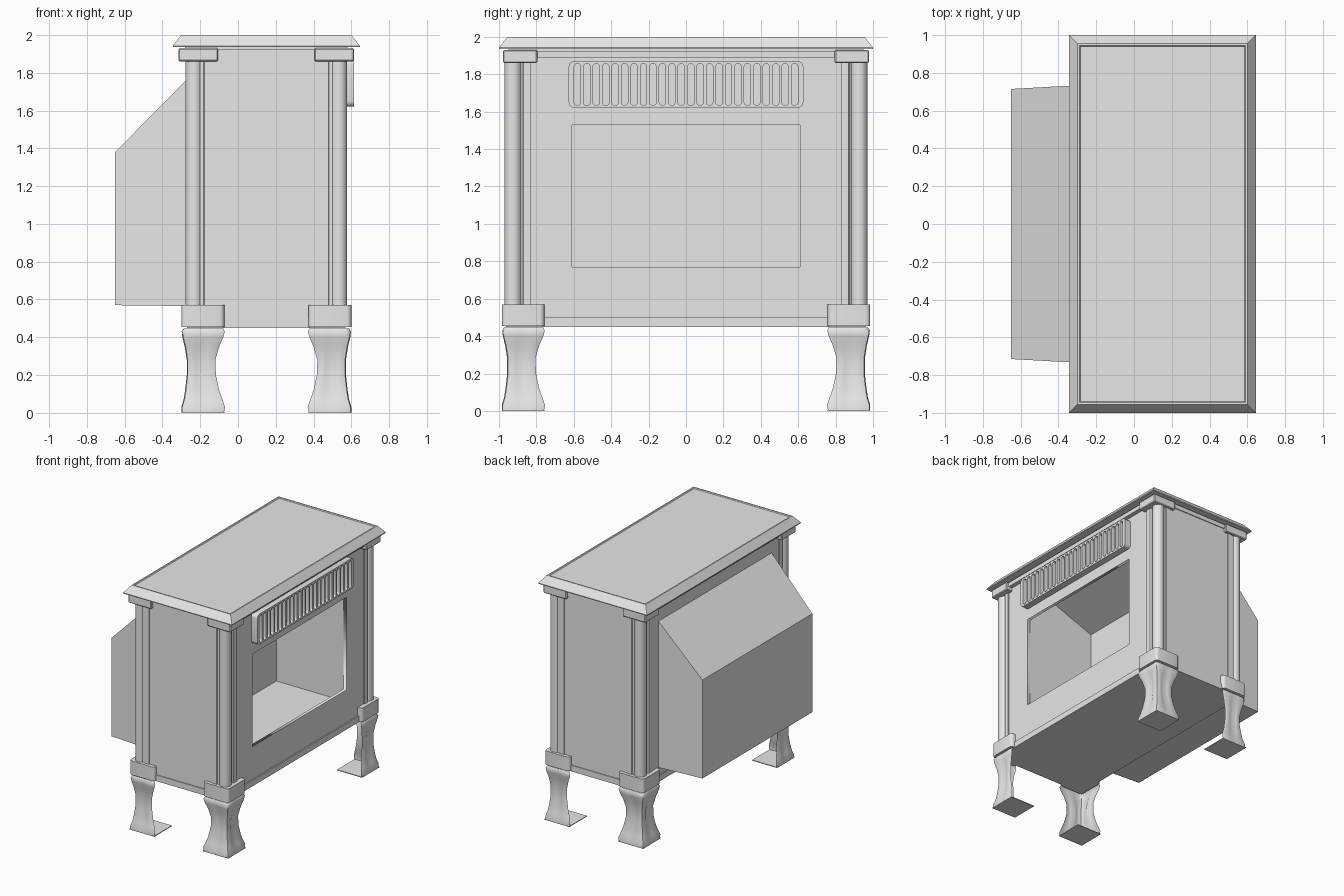
import bpy, bmesh, math
from mathutils import Matrix

if "Cube" in bpy.data.objects:
    bpy.data.objects.remove(bpy.data.objects["Cube"])

CX = 0.15  # centre of the stove body in x

iron = bpy.data.materials.new("grey cast iron")
iron.diffuse_color = (0.8, 0.8, 0.8, 1)
iron.use_nodes = True
iron.node_tree.nodes["Principled BSDF"].inputs["Base Color"].default_value = iron.diffuse_color


def finish(ob, smooth=False, angle=35):
    ob.data.materials.clear()
    ob.data.materials.append(iron)
    if smooth:
        bpy.ops.object.select_all(action='DESELECT')
        ob.select_set(True)
        bpy.context.view_layer.objects.active = ob
        bpy.ops.object.shade_smooth_by_angle(angle=math.radians(angle))
    return ob


def mesh_object(name, bm, smooth=False, angle=35, recalc=True):
    if recalc:
        bmesh.ops.recalc_face_normals(bm, faces=bm.faces)
    me = bpy.data.meshes.new(name)
    bm.to_mesh(me)
    bm.free()
    ob = bpy.data.objects.new(name, me)
    bpy.context.collection.objects.link(ob)
    return finish(ob, smooth, angle)


def box(name, x, y, z, round_z=0.0, bevel=0.0):
    bm = bmesh.new()
    bmesh.ops.create_cube(bm, size=1)
    for v in bm.verts:
        v.co = [(a + b) / 2 + c * (b - a) for (a, b), c in zip((x, y, z), v.co)]
    if round_z:  # round only the upright edges
        up = [e for e in bm.edges if abs(e.verts[0].co.z - e.verts[1].co.z) > 1e-4]
        bmesh.ops.bevel(bm, geom=up, offset=round_z, segments=4, profile=0.5, affect='EDGES')
    if bevel:
        bmesh.ops.bevel(bm, geom=bm.edges[:], offset=bevel, segments=1, affect='EDGES')
    return mesh_object(name, bm, bool(round_z))


def loft(name, rings, closed=True, caps=True, smooth=False, angle=35):
    bm = bmesh.new()
    rows = [[bm.verts.new(p) for p in r] for r in rings]
    n = len(rows[0])
    for a, b in zip(rows, rows[1:]):
        for i in range(n if closed else n - 1):
            j = (i + 1) % n
            bm.faces.new((a[i], a[j], b[j], b[i]))
    if caps:
        bm.faces.new(rows[0])
        bm.faces.new(rows[-1])
    return mesh_object(name, bm, smooth, angle)


def rounded(cy, cz, hw, hh, r, steps=5):
    pts = []
    for k, (sx, sz) in enumerate(((1, 1), (-1, 1), (-1, -1), (1, -1))):
        for i in range(steps + 1):
            a = math.pi / 2 * (k + i / steps)
            pts.append((cy + sx * (hw - r) + r * math.cos(a), cz + sz * (hh - r) + r * math.sin(a)))
    return pts


def rect(cy, cz, hw, hh):
    return [(cy + hw, cz + hh), (cy - hw, cz + hh), (cy - hw, cz - hh), (cy + hw, cz - hh)]


def plate(name, outlines, x0, x1, smooth=False):
    """Flat plate facing +x, with holes, from outlines in (y, z)."""
    cu = bpy.data.curves.new(name, 'CURVE')
    cu.dimensions = '2D'
    cu.fill_mode = 'BOTH'
    cu.extrude = (x1 - x0) / 2
    for pts in outlines:
        sp = cu.splines.new('POLY')
        sp.points.add(len(pts) - 1)
        for p, (a, b) in zip(sp.points, pts):
            p.co = (a, b, 0, 1)
        sp.use_cyclic_u = True
    ob = bpy.data.objects.new(name, cu)
    bpy.context.collection.objects.link(ob)
    bpy.ops.object.select_all(action='DESELECT')
    ob.select_set(True)
    bpy.context.view_layer.objects.active = ob
    bpy.ops.object.convert(target='MESH')
    ob = bpy.context.view_layer.objects.active
    ob.data.transform(Matrix(((0, 0, 1, (x0 + x1) / 2), (1, 0, 0, 0), (0, 1, 0, 0), (0, 0, 0, 1))))
    return finish(ob, smooth)


# Body panels
plate("front_panel", [rect(0, 1.19, 0.86, 0.72), rect(0, 1.15, 0.61, 0.38)], 0.535, 0.56)
box("back_panel", (-0.265, -0.245), (-0.86, 0.86), (0.47, 1.91))
for s, side in ((-1, "front"), (1, "rear")):
    box(side + "_end_panel", (-0.2, 0.5), sorted((s * 0.935, s * 0.955)), (0.47, 1.91))
box("base_tray", (-0.27, 0.57), (-0.962, 0.962), (0.45, 0.50))

# Firebox lining: open at the window, ceiling sloping down to the back
bm = bmesh.new()
prof = [(0.536, 0.67), (-0.08, 0.67), (-0.08, 1.63), (0.536, 1.86)]
rows = [[bm.verts.new((x, y, z)) for x, z in prof] for y in (-0.612, 0.612)]
for i in range(3):
    bm.faces.new((rows[0][i], rows[0][i + 1], rows[1][i + 1], rows[1][i]))
bm.faces.new(rows[0][::-1])
bm.faces.new(rows[1])
bmesh.ops.recalc_face_normals(bm, faces=bm.faces)
bmesh.ops.reverse_faces(bm, faces=bm.faces)
mesh_object("firebox_lining", bm, recalc=False)

# Sloped housing on the back, narrowing slightly away from the body
loft("rear_housing", [
    [(-0.25, s * 0.737, 0.565), (-0.65, s * 0.715, 0.57),
     (-0.65, s * 0.715, 1.38), (-0.25, s * 0.737, 1.785)] for s in (-1, 1)])

# Vent grille with upright slots
slots = [rounded((i - 11.5) * 0.0505, 1.745, 0.017, 0.112, 0.0165) for i in range(24)]
plate("vent_grille", [rounded(0, 1.745, 0.627, 0.125, 0.03)] + slots, 0.555, 0.615, True)

# Top slab with sloping edge and a shallow sunken centre


def top_ring(d, z):
    hx, hy = 0.495 - d, 1.0 - d
    return [(CX + a * hx, b * hy, z) for a, b in ((-1, -1), (1, -1), (1, 1), (-1, 1))]


loft("top_slab", [top_ring(0.0, 1.935), top_ring(0.0, 1.942), top_ring(0.045, 2.0),
                  top_ring(0.056, 2.0), top_ring(0.061, 1.994)])
box("frieze", (CX - 0.445, CX + 0.445), (-0.962, 0.962), (1.89, 1.925))
box("frieze_neck", (CX - 0.43, CX + 0.43), (-0.95, 0.95), (1.92, 1.938))

# Corner post section: round column between two flat strips (u, v from the outer corner)
half = [(0.14, 0.008), (0.10, 0.008), (0.092, 0.02)]
arc = [(0.045 + 0.045 * math.cos(math.radians(a)), 0.045 + 0.045 * math.sin(math.radians(a)))
       for a in range(-30, -241, -15)]
post_section = half + arc + [(v, u) for u, v in half[::-1]] + [(0.14, 0.14)]

# Leg levels: height, inset of the outer faces, reach of each wing
LEG = [(0.0, 0.0, 0.225), (0.03, 0.0, 0.231), (0.07, 0.012, 0.218), (0.12, 0.02, 0.20),
       (0.2, 0.029, 0.183), (0.28, 0.029, 0.18), (0.35, 0.018, 0.20),
       (0.4, 0.006, 0.222), (0.43, 0.002, 0.23), (0.447, 0.012, 0.222)]


def leg_section(z, o, w):
    dip = 0.014 * math.sin(math.pi * min(z / 0.45, 1))  # hollow running up each wing
    m = (o + w) / 2
    wing = [(w, o + 0.006), (w - 0.02, o), (m + 0.03, o), (m, o + dip),
            (m - 0.03, o), (o + 0.025, o), (o + 0.005, o + 0.005)]
    return wing + [(v, u) for u, v in wing[-2::-1]]


for sx, xn in ((-1, "left"), (1, "right")):
    for sy, yn in ((-1, "front"), (1, "rear")):
        tag = f"{yn}_{xn}_"

        def corner(u, v, z, ox, oy):
            return (CX + sx * (ox - u), sy * (oy - v), z)

        def span(s, c, a, b):
            return sorted((c + s * a, c + s * b))

        loft(tag + "post", [[corner(u, v, z, 0.428, 0.97) for u, v in post_section]
                            for z in (0.5, 1.9)], smooth=True)
        box(tag + "post_cap", span(sx, CX, 0.255, 0.465), span(sy, 0, 0.795, 0.978),
            (1.86, 1.93), bevel=0.006)
        box(tag + "post_foot", span(sx, CX, 0.222, 0.45), span(sy, 0, 0.757, 0.985),
            (0.455, 0.57), round_z=0.025)
        # Leg is an open corner shell standing on a thin square plate
        loft(tag + "leg", [[corner(u, v, z, 0.45, 0.985) for u, v in leg_section(z, o, w)]
                           for z, o, w in LEG], closed=False, caps=False, smooth=True, angle=50)
        box(tag + "leg_plate", span(sx, CX, 0.222, 0.45), span(sy, 0, 0.757, 0.985), (0, 0.006))
